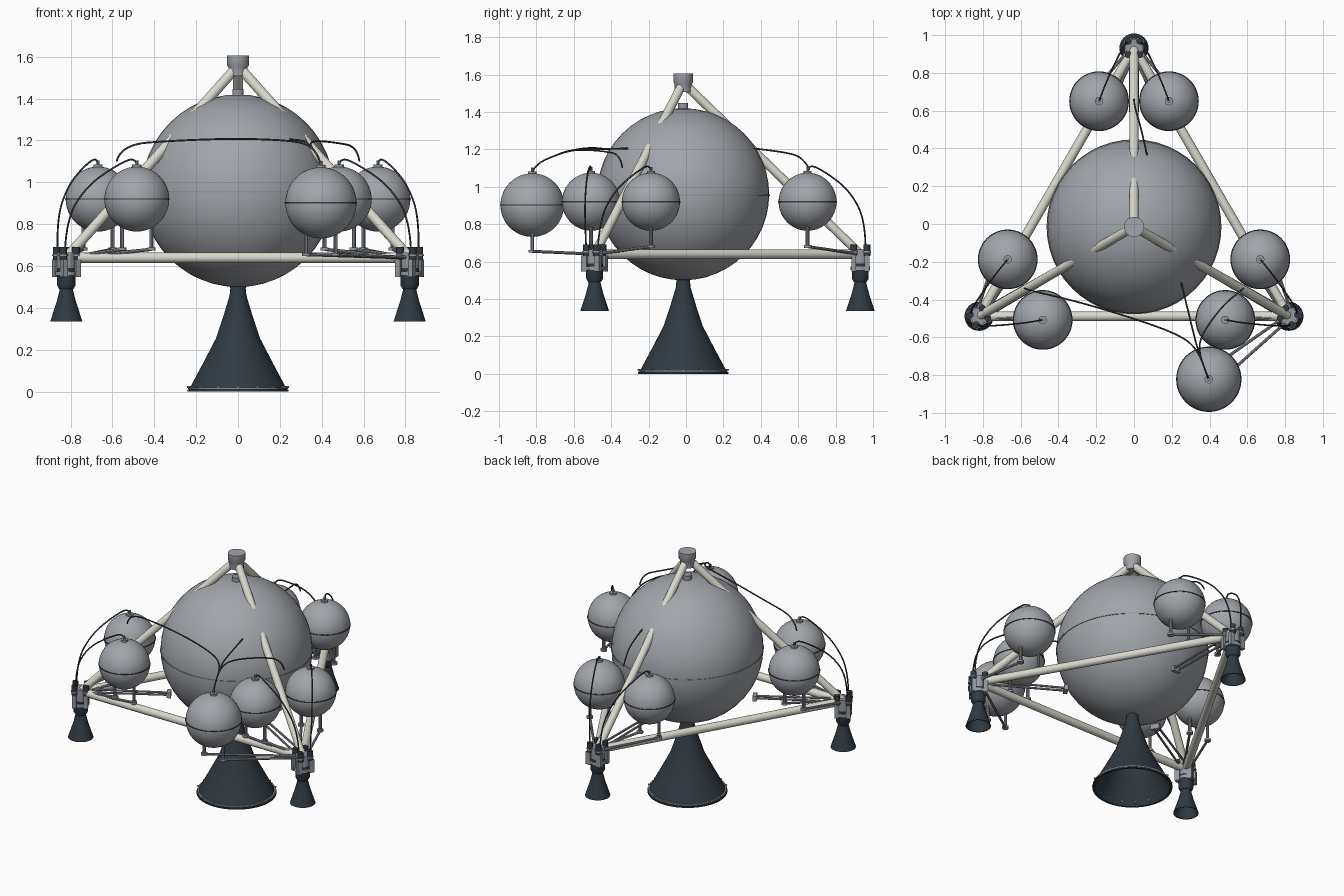
import bpy, bmesh, math
from mathutils import Vector, Matrix

if "Cube" in bpy.data.objects:
    bpy.data.objects.remove(bpy.data.objects["Cube"])


def material(name, rgb):
    m = bpy.data.materials.new(name)
    m.use_nodes = True
    m.diffuse_color = (*rgb, 1)
    m.node_tree.nodes["Principled BSDF"].inputs["Base Color"].default_value = (*rgb, 1)
    return m


TANK = material("tank grey", (0.36, 0.38, 0.41))
FRAME = material("frame cream", (0.70, 0.69, 0.61))
DARK = material("nozzle dark", (0.03, 0.043, 0.055))
METAL = material("fitting grey", (0.30, 0.32, 0.35))
PIPE = material("pipe charcoal", (0.045, 0.05, 0.055))


def finish(name, bm, mat, matrix=None):
    bmesh.ops.recalc_face_normals(bm, faces=bm.faces)
    me = bpy.data.meshes.new(name)
    bm.to_mesh(me)
    bm.free()
    me.materials.append(mat)
    for p in me.polygons:
        p.use_smooth = True
    me.set_sharp_from_angle(angle=math.radians(35))
    ob = bpy.data.objects.new(name, me)
    bpy.context.collection.objects.link(ob)
    if matrix:
        ob.matrix_world = matrix
    return ob


def ball(name, center, r, mat):
    bm = bmesh.new()
    bmesh.ops.create_uvsphere(bm, u_segments=48, v_segments=24, radius=r)
    return finish(name, bm, mat, Matrix.Translation(center))


def rod(name, a, b, r, mat, sides=16):
    a, b = Vector(a), Vector(b)
    d = b - a
    bm = bmesh.new()
    bmesh.ops.create_cone(bm, cap_ends=True, segments=sides, radius1=r, radius2=r, depth=d.length)
    turn = d.to_track_quat("Z", "Y").to_matrix().to_4x4()
    return finish(name, bm, mat, Matrix.Translation((a + b) / 2) @ turn)


def box(name, center, size, mat, angle=0):
    bm = bmesh.new()
    bmesh.ops.create_cube(bm, size=1)
    bmesh.ops.scale(bm, vec=size, verts=bm.verts)
    return finish(name, bm, mat, Matrix.Translation(center) @ Matrix.Rotation(angle, 4, "Z"))


def lathe(name, profile, center, mat, steps=48):
    # profile: (radius, height) points spun about a vertical axis
    bm = bmesh.new()
    vs = [bm.verts.new((r, 0, z)) for r, z in profile]
    es = [bm.edges.new(pair) for pair in zip(vs, vs[1:])]
    bmesh.ops.spin(bm, geom=vs + es, cent=(0, 0, 0), axis=(0, 0, 1),
                   angle=math.tau, steps=steps)
    bmesh.ops.remove_doubles(bm, verts=bm.verts, dist=0.0002)
    return finish(name, bm, mat, Matrix.Translation(center))


def band(name, center, r, h, mat):
    # thin raised ring hugging a radius
    inner, outer = r - 0.01, r + 0.003
    prof = [(inner, -h), (outer, -h), (outer, h), (inner, h), (inner, -h)]
    return lathe(name, prof, center, mat)


def pipe(name, points, r=0.0045):
    cu = bpy.data.curves.new(name, "CURVE")
    cu.dimensions = "3D"
    cu.bevel_depth = r
    cu.bevel_resolution = 2
    cu.use_fill_caps = True
    sp = cu.splines.new("NURBS")
    sp.points.add(len(points) - 1)
    for p, co in zip(sp.points, points):
        p.co = (*co, 1)
    sp.order_u = 3
    sp.use_endpoint_u = True
    sp.resolution_u = 8
    cu.materials.append(PIPE)
    ob = bpy.data.objects.new(name, cu)
    bpy.context.collection.objects.link(ob)
    return ob


AXIS = Vector((0, -0.015, 0))
APEX = AXIS + Vector((0, 0, 1.557))
REACH = 0.947
DECK = 0.64


def local(k, t, r, z):
    # tangential, radial, height in the frame of corner k
    return AXIS + Matrix.Rotation(math.tau * k / 3, 3, "Z") @ Vector((t, r, z))


# main tank with seam and neck
ball("main_tank", AXIS + Vector((0, 0, 0.96)), 0.46, TANK)
band("main_tank_seam", AXIS + Vector((0, 0, 0.955)), 0.46, 0.004, METAL)
rod("main_tank_neck", AXIS + Vector((0, 0, 1.40)), AXIS + Vector((0, 0, 1.447)), 0.027, METAL, 24)

# docking cap on top
lathe("top_cap", [(0, 1.507), (0.046, 1.507), (0.046, 1.55), (0.053, 1.56),
                  (0.053, 1.605), (0, 1.605)], AXIS, TANK, 32)

# main engine bell, hollow, with bolted rim
bell = [(0.035, 0.51), (0.04, 0.46), (0.07, 0.36), (0.105, 0.255), (0.17, 0.13), (0.237, 0.005)]
inside = [(r - 0.008, z) for r, z in reversed(bell)]
lathe("main_nozzle", bell + inside + bell[:1], AXIS, DARK)
band("main_nozzle_rim", AXIS + Vector((0, 0, 0.017)), 0.235, 0.004, METAL)
band("main_nozzle_lip", AXIS + Vector((0, 0, 0.005)), 0.239, 0.005, DARK)
for i in range(16):
    a = math.tau * i / 16
    out = Vector((math.cos(a), math.sin(a), 0))
    base = AXIS + Vector((0, 0, 0.022))
    rod("rim_bolt", base + out * 0.214, base + out * 0.244, 0.005, METAL, 8)


def tank(center, r, corner):
    c = Vector(center)
    ball("small_tank", c, r, TANK)
    band("small_tank_seam", c, r, 0.003, PIPE)
    top = c + Vector((0, 0, r))
    rod("tank_cap", top - Vector((0, 0, 0.01)), top + Vector((0, 0, 0.01)), 0.022, METAL)
    rod("tank_valve", top, top + Vector((0, 0, 0.03)), 0.007, METAL, 8)
    # two posts and the arms back to the corner
    for s in (-1, 1):
        foot = Vector((c.x + s * 0.07, c.y, 0.68 if r < 0.16 else 0.655))
        rod("tank_post", foot, (foot.x, foot.y, c.z - r * 0.85), 0.010, METAL, 10)
        rod("post_foot", foot - Vector((0, 0, 0.006)), foot + Vector((0, 0, 0.008)), 0.02, METAL, 12)
        rod("tank_arm", foot, corner + Vector((s * 0.02, 0, 0)), 0.008, METAL, 8)


for k in range(3):
    corner = local(k, 0, REACH, DECK)
    turn = math.tau * k / 3
    # frame tubes
    rod("base_beam", corner, local(k + 1, 0, REACH, DECK), 0.025, FRAME, 24)
    rod("diagonal_strut", corner, APEX, 0.024, FRAME, 24)

    # corner thruster
    base = Vector((corner.x, corner.y, 0))
    cone = [(0.028, 0.52), (0.032, 0.485), (0.046, 0.43), (0.064, 0.375), (0.077, 0.335)]
    hollow = [(r - 0.005, z) for r, z in reversed(cone)]
    lathe("thruster_nozzle", cone + hollow + cone[:1], base, DARK, 32)
    lathe("thruster_chamber", [(0, 0.49), (0.034, 0.49), (0.045, 0.51), (0.045, 0.59),
                               (0, 0.59)], base, DARK, 24)
    rod("thruster_collar", base + Vector((0, 0, 0.555)), base + Vector((0, 0, 0.575)), 0.052, METAL, 24)
    rod("corner_hub", base + Vector((0, 0, 0.59)), base + Vector((0, 0, 0.665)), 0.045, METAL, 24)

    # valve boxes and actuators around the hub
    for i in range(4):
        a = math.tau * (i + 0.5) / 4
        t, r = math.cos(a) * 0.055, REACH + math.sin(a) * 0.05
        box("valve_box", local(k, t, r, 0.59), (0.032, 0.026, 0.085), METAL, turn)
        rod("actuator", local(k, t * 0.8, r, 0.63), local(k, t * 0.8, r, 0.692), 0.018, DARK, 12)
        rod("actuator_band", local(k, t * 0.8, r, 0.648), local(k, t * 0.8, r, 0.656), 0.022, METAL, 12)

    # inward twin arm with end block
    for s in (-1, 1):
        rod("inward_arm", local(k, s * 0.022, REACH, 0.645), local(k, s * 0.016, 0.42, 0.645), 0.007, METAL, 8)
    box("arm_block", local(k, 0, 0.41, 0.645), (0.055, 0.025, 0.035), METAL, turn)

    # paired tanks and their feed pipes
    for s in (-1, 1):
        tank(local(k, s * 0.185, 0.665, 0.92), 0.155, corner)
        pipe("feed_pipe", [local(k, s * t, r, z) for t, r, z in (
            (0.035, 0.975, 0.66), (0.045, 0.975, 0.82), (0.09, 0.89, 0.98),
            (0.15, 0.76, 1.08), (0.185, 0.665, 1.125), (0.185, 0.665, 1.07))])

# extra front tank
extra = Vector((0.396, -0.822, 0.902))
tank(extra, 0.17, local(2, 0, REACH, DECK))

# upper pipes from the extra tank and the rear pair
start = [extra + Vector((0, 0, 0.17)), (0.39, -0.81, 1.12), (0.34, -0.67, 1.18)]
pipe("cross_pipe_long", start + [(0.25, -0.59, 1.2), (0, -0.50, 1.21), (-0.30, -0.41, 1.2),
                                 (-0.56, -0.35, 1.18), (-0.58, -0.34, 1.10)])
pipe("cross_pipe_short", start + [(0.36, -0.58, 1.2), (0.47, -0.43, 1.19),
                                  (0.57, -0.35, 1.17), (0.58, -0.34, 1.10)])
pipe("cross_pipe_tank", start + [(0.32, -0.60, 1.2), (0.25, -0.31, 1.205)])
pipe("rear_pipe", [(0.07, 0.36, 1.205), (0.04, 0.5, 1.19), (0.0, 0.63, 1.16), (0.0, 0.66, 1.09)])
